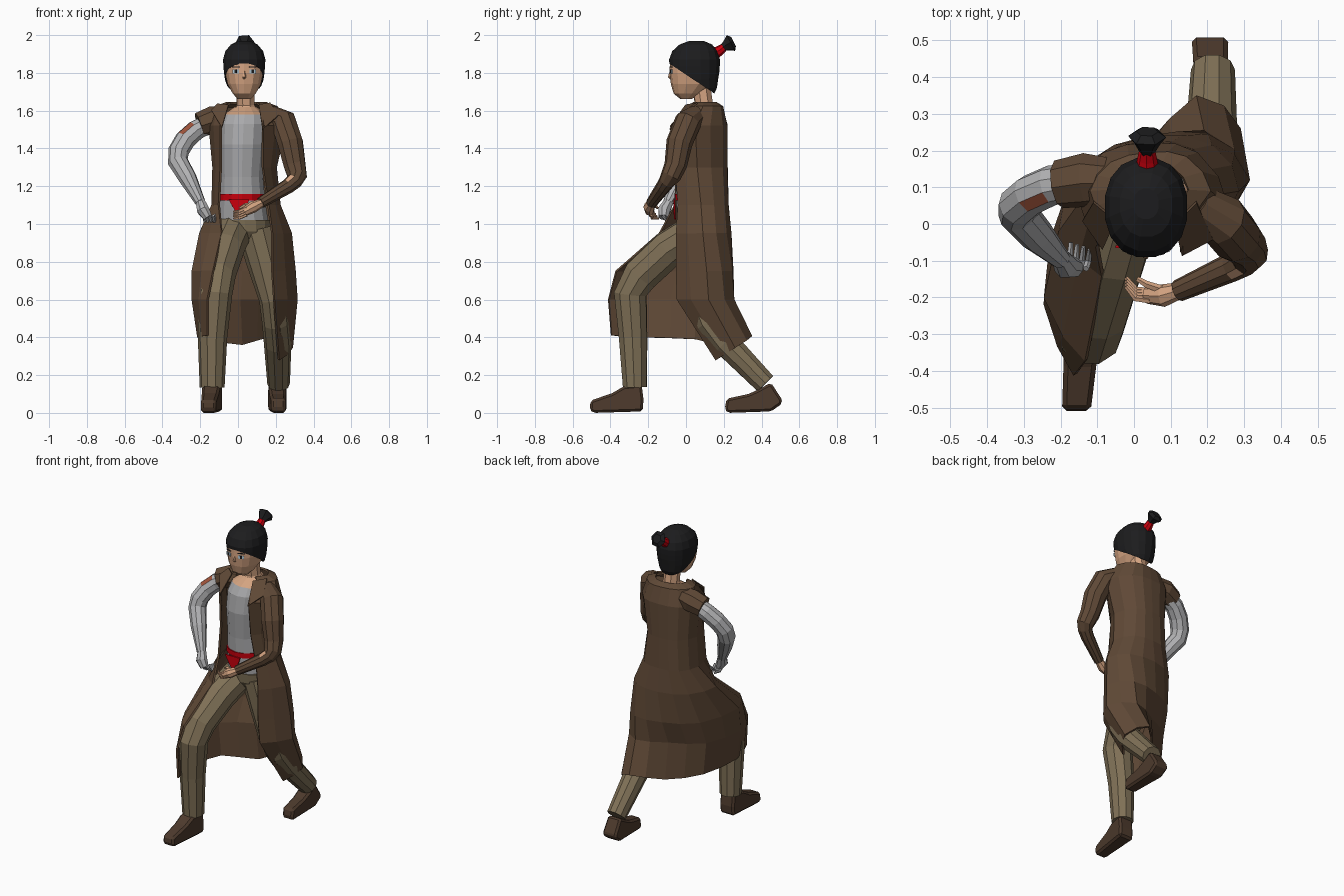
import bpy, bmesh, math
from mathutils import Vector


def colour(name, r, g, b):
    m = bpy.data.materials.new(name)
    m.diffuse_color = (r, g, b, 1)
    return m


COAT = colour("coat brown", 0.115, 0.066, 0.037)
TROUSER = colour("trouser khaki", 0.215, 0.165, 0.095)
SHIRT = colour("shirt grey", 0.40, 0.40, 0.41)
METAL = colour("metal grey", 0.45, 0.45, 0.46)
SKIN = colour("skin", 0.66, 0.37, 0.22)
HAIR = colour("hair black", 0.012, 0.012, 0.013)
RED = colour("red cloth", 0.60, 0.0, 0.004)
SHOE = colour("shoe brown", 0.075, 0.043, 0.026)
RUST = colour("rust patch", 0.36, 0.09, 0.045)
EYE = colour("eye pale blue", 0.45, 0.60, 0.70)


def finish(name, bm, mats, rule=None, normals=True):
    if normals:
        bmesh.ops.recalc_face_normals(bm, faces=bm.faces[:])
    if rule:
        for f in bm.faces:
            f.normal_update()
            f.material_index = rule(f.calc_center_median(), f.normal)
    me = bpy.data.meshes.new(name)
    bm.to_mesh(me)
    bm.free()
    ob = bpy.data.objects.new(name, me)
    bpy.context.collection.objects.link(ob)
    for m in mats if isinstance(mats, list) else [mats]:
        me.materials.append(m)
    return ob


def skin_rings(rings, closed=True, caps=True):
    """Bridge point rings with quads."""
    bm = bmesh.new()
    vs = [[bm.verts.new(p) for p in r] for r in rings]
    n = len(rings[0])
    for a, b in zip(vs, vs[1:]):
        for i in range(n if closed else n - 1):
            j = (i + 1) % n
            bm.faces.new((a[i], a[j], b[j], b[i]))
    if caps:
        bm.faces.new(vs[0])
        bm.faces.new(vs[-1])
    return bm


def body(name, rows, mats, n=14, rule=None, power=1.0, cut=None):
    """Upright loft; each row is z, cx, cy, rx, ry. cut = (point, normal) drops what lies behind a plane."""
    def s(v):
        return math.copysign(abs(v) ** power, v)
    rings = [[(cx + rx * s(math.cos(t)), cy + ry * s(math.sin(t)), z)
              for t in (2 * math.pi * (i + .5) / n for i in range(n))]
             for z, cx, cy, rx, ry in rows]
    bm = skin_rings(rings)
    bmesh.ops.recalc_face_normals(bm, faces=bm.faces[:])
    if cut:
        bmesh.ops.bisect_plane(bm, geom=bm.verts[:] + bm.edges[:] + bm.faces[:], plane_co=cut[0],
                               plane_no=cut[1], clear_inner=True)
    return finish(name, bm, mats, rule, normals=not cut)


def tube(name, pts, mats, n=8, rule=None):
    """Limb along points x, y, z, radius."""
    P = [Vector(p[:3]) for p in pts]
    u = Vector((0.3, 1, 0.2)) if abs((P[-1] - P[0]).normalized().y) < .75 else Vector((1, 0, 0.1))
    rings = []
    for i, p in enumerate(P):
        d = (P[min(i + 1, len(P) - 1)] - P[max(i - 1, 0)]).normalized()
        u = (u - d * u.dot(d)).normalized()
        v = d.cross(u)
        r = pts[i][3]
        rings.append([p + r * (math.cos(t) * u + math.sin(t) * v)
                      for t in (2 * math.pi * k / n for k in range(n))])
    return finish(name, skin_rings(rings), mats, rule)


def plate(name, pts, mat, thick=0.008):
    bm = bmesh.new()
    bm.faces.new([bm.verts.new(p) for p in pts])
    ob = finish(name, bm, mat)
    m = ob.modifiers.new("thick", 'SOLIDIFY')
    m.thickness, m.offset = thick, 0
    return ob


# torso with skin at the neckline, pelvis, belt and sash
body("shirt", [(1.01, .03, .08, .135, .122), (1.1, .025, .07, .125, .12), (1.25, .02, .07, .115, .125),
               (1.42, .025, .065, .125, .135), (1.53, .03, .065, .125, .12), (1.58, .035, .075, .112, .098),
               (1.62, .04, .10, .06, .06)], [SHIRT, SKIN], rule=lambda c, n: int(c.z > 1.58))
body("pelvis", [(.90, .04, .08, .07, .08), (.96, .04, .08, .13, .12), (1.02, .035, .08, .14, .127)], TROUSER)
body("belt", [(1.125, .02, .07, .126, .126), (1.158, .02, .07, .124, .128)], RED)
plate("sash", [(-.05, -.062, 1.13), (.06, -.062, 1.13), (.035, -.062, 1.06), (.01, -.058, 1.025),
               (-.01, -.062, 1.06)], RED)

# coat: seven key points per row, from right front edge round the back to left front edge
coat_rows = [
    (1.62, (-.08, .02), (-.115, .09), (-.06, .165), (.04, .19), (.14, .18), (.205, .09), (.13, .01)),
    (1.52, (-.09, -.06), (-.15, .08), (-.08, .19), (.05, .215), (.17, .19), (.25, .05), (.13, -.08)),
    (1.30, (-.09, -.05), (-.13, .08), (-.07, .19), (.04, .215), (.14, .19), (.20, .06), (.13, -.055)),
    (1.10, (-.10, -.06), (-.135, .07), (-.08, .19), (.04, .22), (.16, .20), (.22, .08), (.16, -.04)),
    (.95, (-.085, -.14), (-.20, -.02), (-.13, .16), (.04, .235), (.21, .21), (.28, .09), (.18, -.05)),
    (.75, (-.13, -.37), (-.24, -.20), (-.17, .10), (.02, .22), (.20, .24), (.30, .11), (.18, -.05)),
    (.60, (-.16, -.41), (-.24, -.22), (-.18, .05), (.01, .17), (.19, .25), (.31, .12), (.19, -.045))]
hem = [(-.16, -.395, .41), (-.21, -.22, .40), (-.16, .05, .39), (.02, .19, .36), (.17, .345, .405),
       (.285, .26, .345), (.215, .16, .28)]
keys = [[Vector((x, y, row[0])) for x, y in row[1:]] for row in coat_rows] + [[Vector(p) for p in hem]]
mid = Vector((.04, .10, 1.66))
keys.insert(0, [Vector((*(p.lerp(mid, .35)).xy, 1.64)) for p in keys[0]])


def smooth_row(k):
    out = [k[0]]
    for i in range(len(k) - 1):
        a, b, c, d = k[max(i - 1, 0)], k[i], k[i + 1], k[min(i + 2, len(k) - 1)]
        out += [(b + c) * .5625 - (a + d) * .0625, c]
    return out


coat = finish("long_coat", skin_rings([smooth_row(k) for k in keys], closed=False, caps=False), COAT)
m = coat.modifiers.new("cloth", 'SOLIDIFY')
m.thickness, m.offset = .012, 0
plate("right_lapel", [(-.05, .01, 1.63), (-.085, -.068, 1.51), (-.14, .01, 1.60), (-.11, .06, 1.635)], COAT)
plate("left_lapel", [(.11, .0, 1.63), (.13, -.085, 1.50), (.215, -.04, 1.575), (.17, .06, 1.64)], COAT)

# legs
tube("right_leg", [(-.02, .07, .97, .10), (-.065, -.09, .87, .10), (-.11, -.24, .73, .098),
                   (-.12, -.295, .63, .09), (-.135, -.28, .40, .078), (-.137, -.27, .135, .066)], TROUSER, 10)
tube("left_leg", [(.10, .08, .97, .11), (.145, .08, .80, .10), (.187, .075, .60, .075),
                  (.20, .125, .48, .073), (.21, .21, .37, .073), (.215, .42, .155, .06)], TROUSER, 10)


def shoe(name, profile, cx, hw, toe_shift):
    """Side profile (y, z), narrower towards the toe."""
    y0, y1 = min(p[0] for p in profile), max(p[0] for p in profile)
    rings = []
    for s in (-1, 1):
        ring = []
        for y, z in profile:
            k = (y1 - y) / (y1 - y0)
            ring.append((cx + toe_shift * k + s * hw * (1 - .25 * k), y, z))
        rings.append(ring)
    ob = finish(name, skin_rings(rings), SHOE)
    b = ob.modifiers.new("round", 'BEVEL')
    b.width, b.segments = .014, 1


shoe("right_shoe", [(-.51, .015), (-.49, 0), (-.23, .008), (-.225, .07), (-.235, .15), (-.33, .14),
                    (-.39, .105), (-.505, .065)], -.135, .052, -.022)
shoe("left_shoe", [(.205, .02), (.22, 0), (.45, .008), (.51, .05), (.505, .075), (.45, .16), (.375, .12),
                   (.33, .10), (.215, .075)], .207, .05, .007)

# right arm: short torn sleeve over a metal arm with a painted patch
tube("right_sleeve", [(-.06, .12, 1.565, .06), (-.13, .12, 1.552, .074), (-.205, .108, 1.525, .066)], COAT)
tube("metal_arm", [(-.14, .12, 1.54, .05), (-.225, .105, 1.495, .055), (-.28, .08, 1.445, .056),
                   (-.315, .05, 1.385, .056), (-.318, .03, 1.33, .054), (-.265, -.03, 1.24, .048),
                   (-.20, -.095, 1.115, .028)], [METAL, RUST], 10,
     lambda c, n: int(-.275 < c.x < -.22 and n.z > .45 and c.z > 1.45))
tube("metal_palm", [(-.20, -.09, 1.12, .026), (-.185, -.115, 1.075, .035), (-.16, -.12, 1.035, .026)], METAL)
for i in range(4):
    x = -.182 + i * .017
    tube("metal_finger", [(x, -.122, 1.045, .009), (x + .006, -.10, 1.015, .009),
                          (x + .010, -.05 - .006 * i, 1.02 + .01 * i, .006)], METAL, 5)

# left arm: full sleeve with a hole at the elbow, bare hand
tube("left_sleeve", [(.17, .055, 1.575, .055), (.24, .01, 1.54, .072), (.277, -.035, 1.43, .07),
                     (.30, -.055, 1.31, .06), (.312, -.08, 1.255, .054), (.298, -.10, 1.228, .044),
                     (.265, -.118, 1.20, .040), (.12, -.182, 1.112, .030)], [COAT, SKIN], 10,
     lambda c, n: int(.26 < c.x < .315 and c.z < 1.3 and n.z > .5 and n.y < -.1 and c.y < -.1))
tube("left_palm", [(.13, -.18, 1.115, .022), (.08, -.195, 1.09, .031), (.035, -.193, 1.065, .024)], SKIN)
for i in range(4):
    y, z = -.208 + i * .008, 1.085 - i * .012
    tube("finger", [(.045, y, z, .010), (.005, y + .005, z - .018, .009), (-.022, y + .038, z - .02, .006)], SKIN, 5)
tube("thumb", [(.08, -.18, 1.10, .012), (.035, -.165, 1.10, .010), (.01, -.15, 1.085, .007)], SKIN, 5)

# neck, head and face
tube("neck", [(.04, .09, 1.57, .08), (.04, .095, 1.63, .05), (.038, .08, 1.74, .05)], SKIN)
HX = .033
body("head", [(1.662, HX, .0, .035, .03), (1.69, HX, .01, .062, .075), (1.74, HX, .035, .09, .115),
              (1.80, HX, .042, .103, .129), (1.87, HX, .045, .105, .13), (1.93, HX, .045, .08, .10)],
     SKIN, 14, power=.85)
tube("nose", [(HX, -.078, 1.82, .006), (HX, -.086, 1.778, .010), (HX, -.076, 1.767, .006)], SKIN, 5)


def face_plate(name, side, d, z, hw, hh, lift, mat):
    """Thin plate following the slant of the face, d away from the nose line."""
    def pt(a, b):
        return (HX + side * (d + a), -.0855 - lift + (d + a - .028) * .36, z + b)
    plate(name, [pt(-hw, -hh), pt(hw, -hh), pt(hw, hh), pt(-hw, hh)], mat, .004)


for s in (-1, 1):
    face_plate("eye", s, .045, 1.808, .017, .010, 0, EYE)
    face_plate("pupil", s, .045, 1.808, .006, .009, .002, HAIR)
    face_plate("eyebrow", s, .045, 1.832, .019, .003, 0, HAIR)

# hair cap sliced along a plane from brow to nape, and a tied tail
hair = body("hair", [(1.68, HX, .09, .06, .055), (1.72, HX, .07, .088, .095), (1.765, HX, .052, .104, .120),
                     (1.80, HX, .048, .109, .130), (1.835, HX, .046, .112, .135), (1.87, HX, .045, .114, .137),
                     (1.915, HX, .047, .102, .122), (1.95, HX, .052, .072, .088), (1.968, HX, .055, .035, .042)],
            HAIR, 16, power=.9, cut=((HX, -.09, 1.85), (0, .66, 1)))
m = hair.modifiers.new("thick", 'SOLIDIFY')
m.thickness = .006
tube("hair_tie", [(.036, .14, 1.895, .034), (.036, .178, 1.918, .027), (.036, .20, 1.935, .022)], RED)
tube("hair_tail", [(.036, .19, 1.93, .018), (.036, .218, 1.947, .035), (.036, .238, 1.958, .052),
                   (.036, .252, 1.965, .03)], HAIR, 6)
